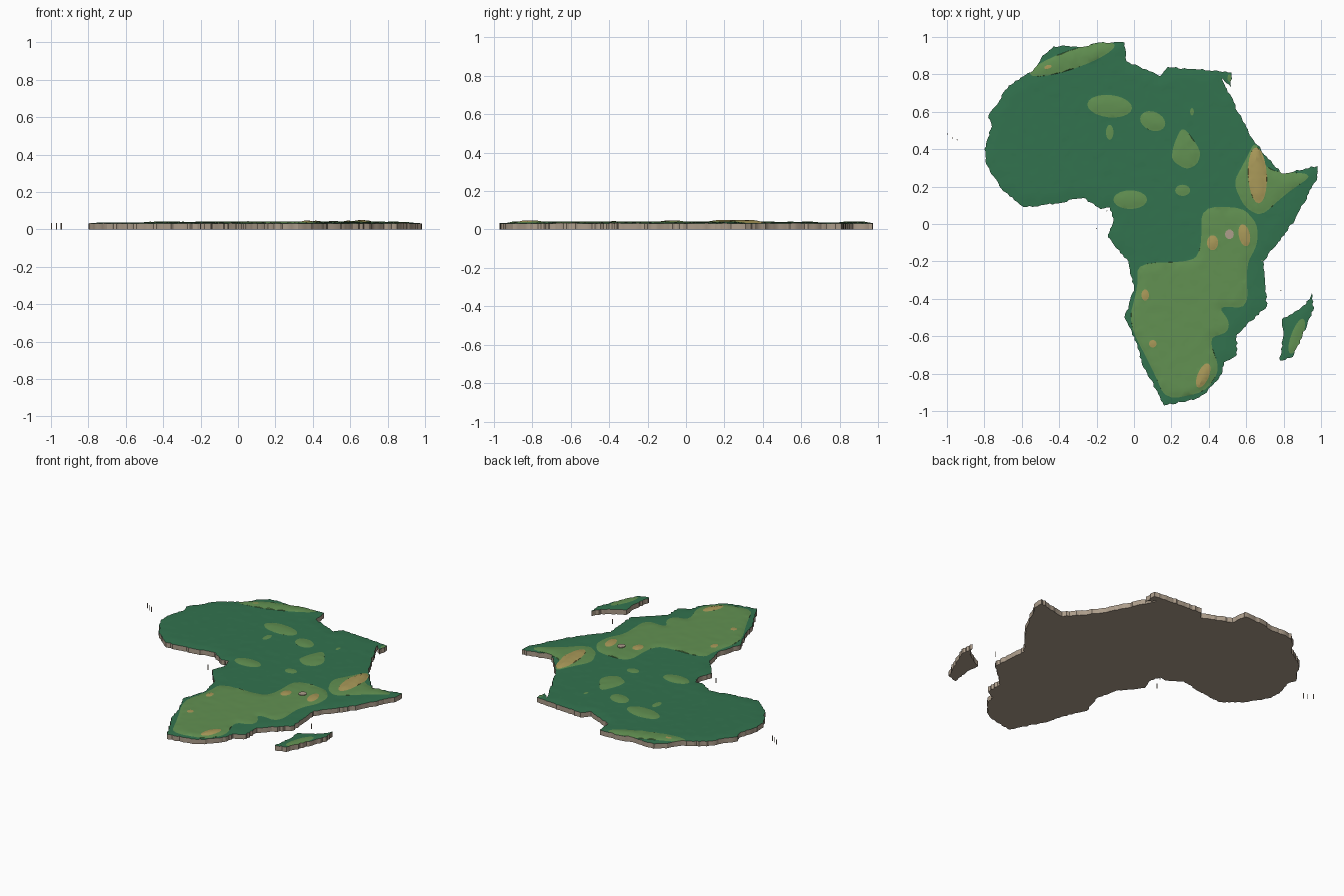
import bpy, bmesh, math, random
from mathutils import Vector, geometry, kdtree, noise

random.seed(4)
start_cube = bpy.data.objects.get("Cube")
if start_cube:
    bpy.data.objects.remove(start_cube, do_unlink=True)


def material(name, r, g, b):
    mat = bpy.data.materials.new(name)
    mat.use_nodes = True
    mat.diffuse_color = (r, g, b, 1)
    mat.node_tree.nodes["Principled BSDF"].inputs["Base Color"].default_value = (r, g, b, 1)
    return mat


LOWLAND, HIGHLAND, PEAK, STONE = range(4)
MATERIALS = [
    material("lowland green", .032, .17, .077),
    material("highland green", .122, .283, .084),
    material("peak tan", .4, .32, .1),
    material("stone beige", .42, .34, .26),
]


# ---- outline helpers (points are given in hundredths) ----
def sides_of(loop):
    return zip(loop, loop[1:] + loop[:1])


def rounded(points):
    """Cut the corners of a closed outline twice to get a soft contour."""
    loop = [Vector(p) / 100 for p in points]
    for _ in range(2):
        loop = [q for a, b in sides_of(loop) for q in (a.lerp(b, .2), a.lerp(b, .8))]
    return loop


def roughened(points, spacing=.016):
    """Split a closed coast into short, slightly ragged segments."""
    result = []
    for a, b in sides_of([Vector(p) / 100 for p in points]):
        across = (b - a).orthogonal().normalized()
        count = max(1, round((b - a).length / spacing))
        result.append(a)
        for i in range(1, count):
            result.append(a.lerp(b, i / count) + across * random.uniform(-.005, .005))
    return result


def oval(x, y, rx, ry, tilt=0, sides=20):
    loop = []
    for i in range(sides):
        t = math.tau * i / sides
        u, v = rx * math.cos(t), ry * math.sin(t)
        loop.append(Vector((x + u * math.cos(tilt) - v * math.sin(tilt),
                            y + u * math.sin(tilt) + v * math.cos(tilt))) / 100)
    return loop


def inside(p, loop):
    hit = False
    for a, b in sides_of(loop):
        if (a.y > p.y) != (b.y > p.y) and p.x < (b.x - a.x) * (p.y - a.y) / (b.y - a.y) + a.x:
            hit = not hit
    return hit


def within(p, loops):
    return any(inside(p, loop) for loop in loops)


def distance_to(loops):
    points = [p for loop in loops for p in loop]
    tree = kdtree.KDTree(len(points))
    for i, p in enumerate(points):
        tree.insert(p.to_3d(), i)
    tree.balance()
    return lambda p: tree.find(p.to_3d())[2]


# ---- coastline, clockwise from the north-west ----
north_coast = [
    (-49, 90), (-43, 95), (-26, 95), (-18, 97), (-5, 97), (-4, 87), (14, 79),
    (18, 84), (30, 83), (43, 82), (52, 81), (52, 73), (47, 78)]
east_coast = [
    (56, 59), (63, 46), (71, 36), (79, 27), (98, 31), (98, 25), (86, 2), (69, -20),
    (71, -44), (55, -59), (55, -70), (48, -74), (47, -80), (39, -90), (32, -94), (16, -97)]
west_coast = [
    (13, -91), (4, -74), (2, -65), (-5, -50), (0, -34), (-3, -20), (-14, -7), (-11, 3),
    (-13, 9), (-18, 8), (-27, 14), (-42, 11), (-59, 9), (-71, 19), (-79, 32), (-80, 40),
    (-76, 52), (-78, 57), (-67, 74), (-54, 82)]
island_coast = [
    (95, -37), (96, -46), (85, -71), (78, -73), (80, -59), (79, -51), (92, -43)]

# ---- highland contours ----
southern_plateau = rounded([
    (36, 9), (58, 9), (66, 0), (66, -11), (60, -22), (61, -45), (45, -44), (51, -52),
    (50, -58), (40, -61), (46, -78), (38, -90), (17, -94), (10, -78), (-3, -53),
    (2, -33), (2, -21), (32, -20), (36, -12)])
eastern_horn = rounded([
    (65, 45), (71, 28), (97, 27), (81, 16), (68, 4), (59, 9), (53, 22), (59, 33)])
central_massif = rounded([(26, 53), (36, 39), (34, 32), (28, 29), (20, 34), (21, 42)])
north_range = oval(-33, 88, 24, 5, .33)
desert_plateau = oval(-13, 63, 12, 6, -.1)
desert_hills = oval(10, 55, 7, 5, -.4)
gulf_plateau = oval(-2, 13, 9, 5)
island_ridge = oval(87, -60, 3, 10, -.35)
hillocks = [oval(31, 60, 1, 2), oval(-13, 49, 2, 4), oval(26, 18, 4, 3), oval(51, 78, 1, 2)]
highlands = [southern_plateau, eastern_horn, central_massif, north_range, desert_plateau,
             desert_hills, gulf_plateau, island_ridge] + hillocks

# ---- highest ground ----
horn_peak = oval(66, 26, 5, 15, .05)
rift_peaks = [oval(42, -10, 3, 4), oval(59, -6, 3, 6, .2)]
southern_peaks = [oval(6, -38, 2, 3), oval(10, -64, 2, 2), oval(37, -81, 3, 7, -.4)]
northern_peak = oval(-46, 84, 2, 1, .3)
peaks = [horn_peak, northern_peak] + rift_peaks + southern_peaks


def finish(bm, name):
    bmesh.ops.recalc_face_normals(bm, faces=bm.faces)
    mesh = bpy.data.meshes.new(name)
    bm.to_mesh(mesh)
    bm.free()
    for mat in MATERIALS:
        mesh.materials.append(mat)
    mesh.polygons.foreach_set("use_smooth", [True] * len(mesh.polygons))
    mesh.set_sharp_from_angle(angle=math.radians(25))
    bpy.context.collection.objects.link(bpy.data.objects.new(name, mesh))


def thicken(bm, faces, level):
    """Close a surface into a solid by extruding a stone copy to one level."""
    surface = set(faces)
    result = bmesh.ops.extrude_face_region(bm, geom=list(faces), use_keep_orig=True)
    for item in result["geom"]:
        if isinstance(item, bmesh.types.BMVert):
            item.co.z = level
    for face in bm.faces:
        if face not in surface:
            face.material_index = STONE


def landmass(name, coast_points, step=.02):
    """Relief-topped slab, triangulated along its coast and contours."""
    coast = roughened(coast_points)
    high = [c for c in highlands if any(inside(p, coast) for p in c)]
    top = [c for c in peaks if any(inside(p, coast) for p in c)]
    coast_gap, high_gap, top_gap = (distance_to(loops) for loops in ([coast], high, top or high))
    points, edges = [], []
    for loop in [coast] + high + top:
        first, count = len(points), len(loop)
        points += loop
        edges += [(first + i, first + (i + 1) % count) for i in range(count)]
    cells = round(1 / step)
    for i in range(-cells, cells):
        for j in range(-cells, cells):
            p = Vector((i + random.uniform(.3, .7), j + random.uniform(.3, .7))) * step
            if coast_gap(p) > step / 2 and inside(p, coast):
                points.append(p)
    verts, _, faces, *_ = geometry.delaunay_2d_cdt(points, edges, [], 0, 1e-5)

    def height(p):
        z = .032 + .004 * min(1, coast_gap(p) / .05)
        if within(p, high):
            z += .005 * min(1, high_gap(p) / .04)
        if within(p, top):
            z += .009 * min(1, top_gap(p) / .04)
        return z + .0012 * noise.noise(p.to_3d() * 22)

    bm = bmesh.new()
    corners = [bm.verts.new((p.x, p.y, height(p))) for p in verts]
    for face in faces:
        centre = sum((verts[i] for i in face), Vector((0, 0))) / len(face)
        if inside(centre, coast):
            tile = bm.faces.new([corners[i] for i in face])
            tile.material_index = (PEAK if within(centre, top) else
                                   HIGHLAND if within(centre, high) else LOWLAND)
    bmesh.ops.delete(bm, geom=[v for v in bm.verts if not v.link_faces], context='VERTS')
    thicken(bm, bm.faces, 0)
    finish(bm, name)


def prism(name, loop, bottom, top):
    bm = bmesh.new()
    cap = bm.faces.new([bm.verts.new((p.x, p.y, top)) for p in loop])
    cap.material_index = STONE
    thicken(bm, [cap], bottom)
    finish(bm, name)


landmass("continent", north_coast + east_coast + west_coast)
landmass("large_island", island_coast)

# Inland lake plate
prism("lake", oval(51, -5.5, 2.4, 2.6, sides=10), .038, .0455)

# Offshore islets
islets = [(-99.7, 48), (-97, 46), (-94.5, 45), (-14.5, 7), (-20, -2.5), (68.5, -19.5),
          (78.5, -35.5)]
for n, (x, y) in enumerate(islets):
    prism(f"islet_{n + 1}", oval(x, y, .3, .3, sides=6), 0, .033)
